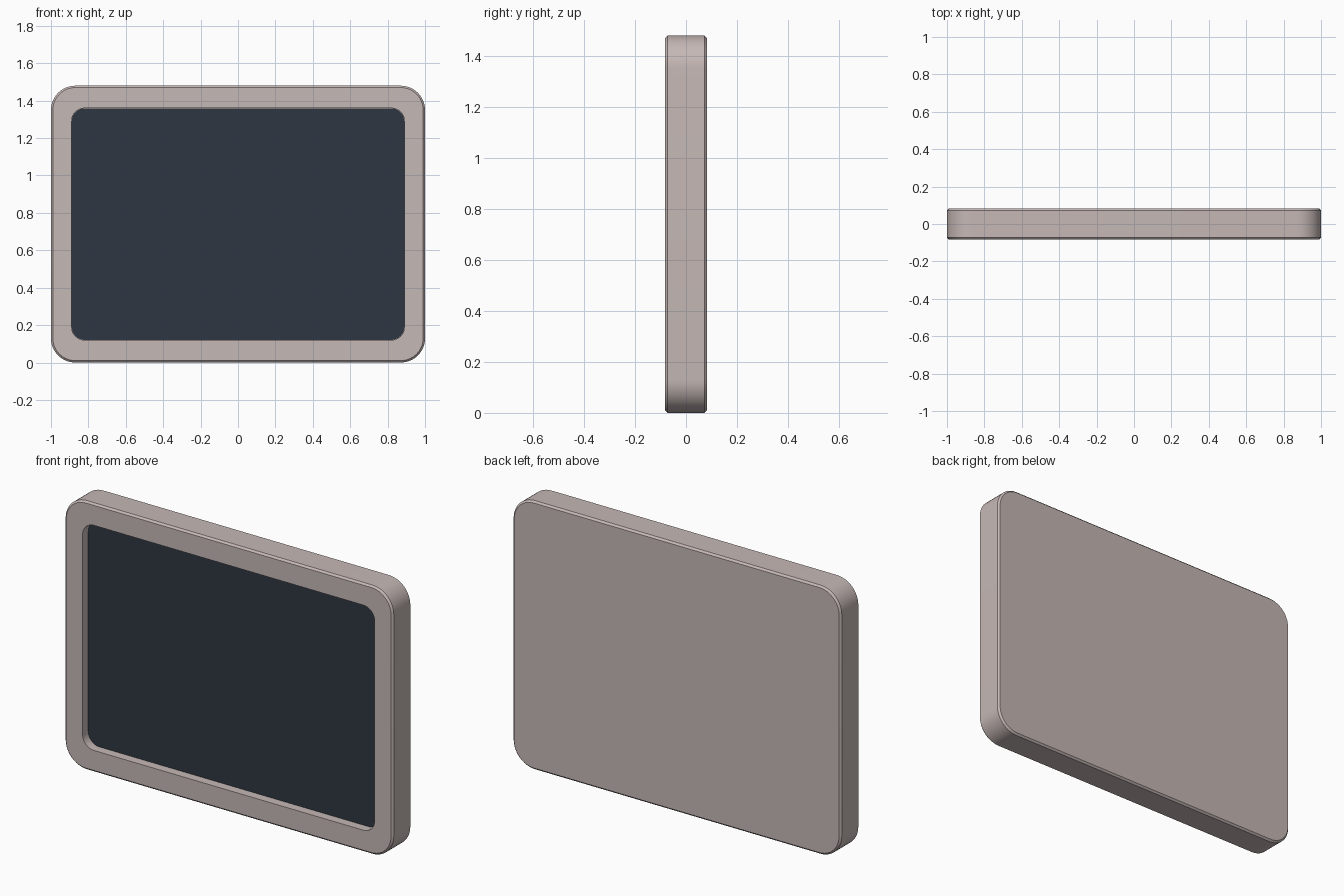
import bpy, bmesh, math

if "Cube" in bpy.data.objects:
    bpy.data.objects.remove(bpy.data.objects["Cube"])

W, H, D = 1.0, 1.48, 0.082      # half width, height, half depth
CZ = H / 2
SEG = 12


def material(name, rgb):
    m = bpy.data.materials.new(name)
    m.diffuse_color = (*rgb, 1)
    m.use_nodes = True
    m.node_tree.nodes["Principled BSDF"].inputs["Base Color"].default_value = m.diffuse_color
    return m


def rounded_rect(bm, hw, hh, r, y):
    """Ring of vertices in the XZ plane at depth y."""
    verts = []
    for i, (sx, sz) in enumerate([(1, 1), (-1, 1), (-1, -1), (1, -1)]):
        for k in range(SEG + 1):
            a = math.pi / 2 * (i + k / SEG)
            verts.append(bm.verts.new((sx * (hw - r) + r * math.cos(a), y,
                                       CZ + sz * (hh - r) + r * math.sin(a))))
    return verts


def build(name, rings, mat):
    """Skin a stack of rounded rectangles and cap both ends."""
    bm = bmesh.new()
    loops = [rounded_rect(bm, *r) for r in rings]
    for a, b in zip(loops, loops[1:]):
        n = len(a)
        for i in range(n):
            j = (i + 1) % n
            bm.faces.new((a[i], a[j], b[j], b[i]))
    bm.faces.new(loops[0])
    bm.faces.new(loops[-1])
    bmesh.ops.recalc_face_normals(bm, faces=bm.faces)
    me = bpy.data.meshes.new(name)
    bm.to_mesh(me)
    bm.free()
    me.materials.append(mat)
    ob = bpy.data.objects.new(name, me)
    bpy.context.collection.objects.link(ob)
    bpy.ops.object.select_all(action='DESELECT')
    ob.select_set(True)
    bpy.context.view_layer.objects.active = ob
    bpy.ops.object.shade_smooth_by_angle(angle=math.radians(30))
    return ob


casing = material("warm grey casing", (0.56, 0.48, 0.465))
dark = material("dark blue screen", (0.027, 0.037, 0.053))

# Casing: back, bevelled rim, front bezel, recess wall and floor
c = 0.01
build("casing", [
    (W - c, CZ - c, 0.13 - c, D),
    (W, CZ, 0.13, D - c),
    (W, CZ, 0.13, -D + c),
    (W - c, CZ - c, 0.13 - c, -D),
    (0.89, 0.62, 0.07, -D),
    (0.89, 0.62, 0.07, -0.03),
], casing)

# Screen plate on the recess floor
build("screen", [
    (0.889, 0.619, 0.069, -0.029),
    (0.889, 0.619, 0.069, -0.034),
], dark)
